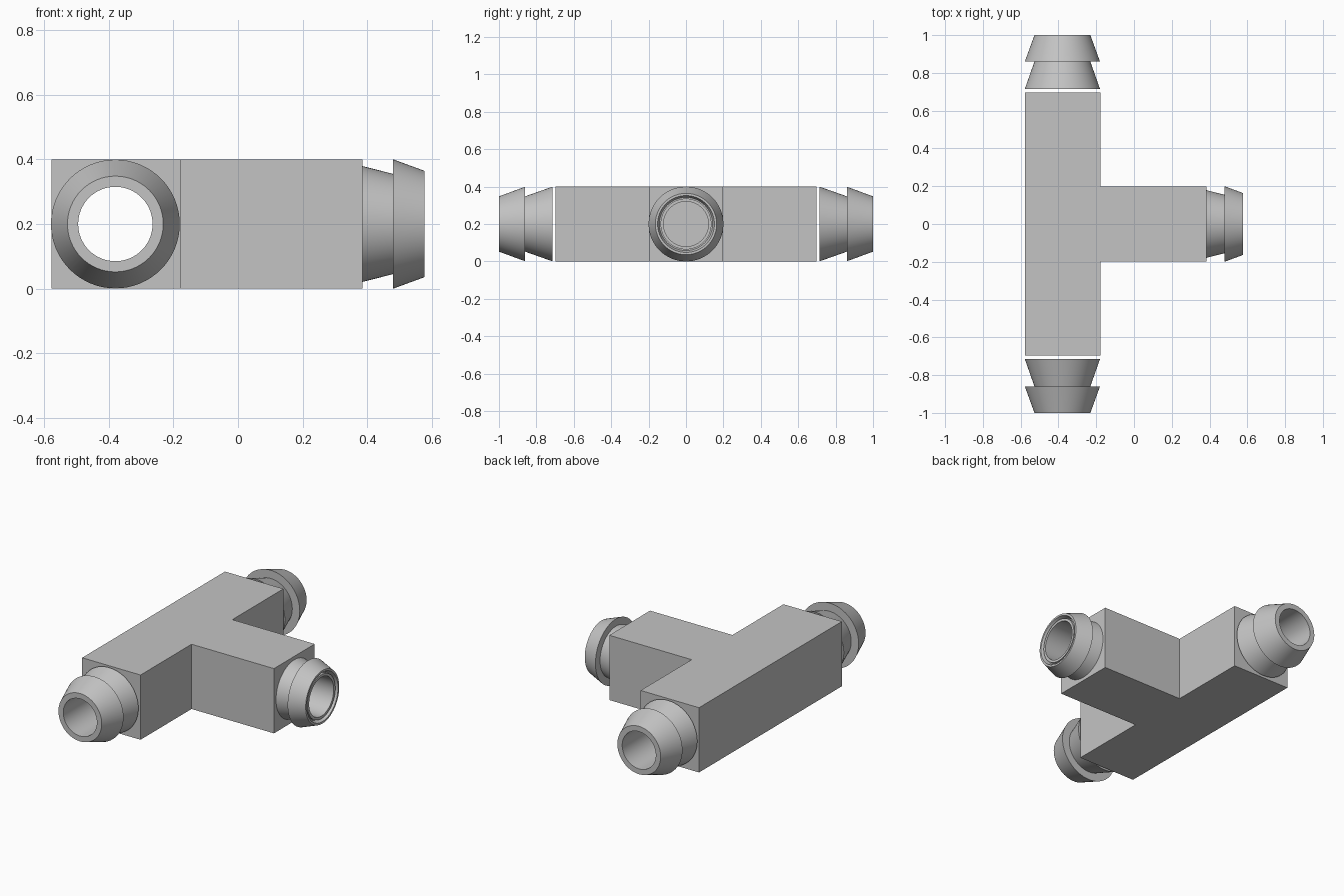
import bpy, bmesh, math
from mathutils import Matrix

if "Cube" in bpy.data.objects:
    bpy.data.objects.remove(bpy.data.objects["Cube"])

grey = bpy.data.materials.new("plain grey")
grey.use_nodes = True
colour = (0.55, 0.55, 0.55, 1)
grey.diffuse_color = colour
grey.node_tree.nodes["Principled BSDF"].inputs["Base Color"].default_value = colour

AXIS_X, AXIS_Z = -0.379, 0.2   # centre line of the straight run
SEGMENTS = 64


def add_object(name, bm):
    bmesh.ops.recalc_face_normals(bm, faces=bm.faces)
    mesh = bpy.data.meshes.new(name)
    bm.to_mesh(mesh)
    bm.free()
    mesh.materials.append(grey)
    obj = bpy.data.objects.new(name, mesh)
    bpy.context.collection.objects.link(obj)
    return obj


def select_only(obj):
    bpy.ops.object.select_all(action='DESELECT')
    obj.select_set(True)
    bpy.context.view_layer.objects.active = obj


def lathe(name, profile, matrix, closed=True):
    """Spin (radius, distance) points around z, then place the result."""
    bm = bmesh.new()
    rings = []
    for r, d in profile:
        angles = [2 * math.pi * i / SEGMENTS for i in range(SEGMENTS)]
        rings.append([bm.verts.new((r * math.cos(a), r * math.sin(a), d)) for a in angles])
    pairs = list(zip(rings, rings[1:]))
    if closed:
        pairs.append((rings[-1], rings[0]))
    else:
        bm.faces.new(rings[0])
        bm.faces.new(rings[-1])
    for a, b in pairs:
        for i in range(SEGMENTS):
            j = (i + 1) % SEGMENTS
            bm.faces.new((a[i], a[j], b[j], b[i]))
    bm.transform(matrix)
    obj = add_object(name, bm)
    select_only(obj)
    bpy.ops.object.shade_smooth_by_angle(angle=math.radians(20))
    return obj


# T-shaped body, extruded from its outline
bm = bmesh.new()
outline = [(-0.577, -0.697), (-0.178, -0.697), (-0.178, -0.199), (0.385, -0.199),
           (0.385, 0.199), (-0.178, 0.199), (-0.178, 0.697), (-0.577, 0.697)]
base = bm.faces.new([bm.verts.new((x, y, 0)) for x, y in outline])
top = bmesh.ops.extrude_face_region(bm, geom=[base])
bmesh.ops.translate(bm, vec=(0, 0, 0.4),
                    verts=[g for g in top["geom"] if isinstance(g, bmesh.types.BMVert)])
body = add_object("tee_body", bm)

# Bore through the straight run
along_y = Matrix.Translation((AXIS_X, 0, AXIS_Z)) @ Matrix.Rotation(-math.pi / 2, 4, 'X')
cutter = lathe("bore_cutter", [(0.115, -0.9), (0.115, 0.9)], along_y, closed=False)
cutter.hide_render = True
cut = body.modifiers.new("bore", 'BOOLEAN')
cut.operation = 'DIFFERENCE'
cut.solver = 'EXACT'
cut.object = cutter
select_only(body)
bpy.ops.object.modifier_apply(modifier=cut.name)
bpy.ops.object.shade_smooth_by_angle(angle=math.radians(20))
bpy.data.objects.remove(cutter)

# Two-step barbs on the run, set just off the body
run_barb = [(0.115, 0.715), (0.199, 0.715), (0.148, 0.86),
            (0.199, 0.86), (0.148, 1.0), (0.115, 1.0)]
flip = Matrix.Rotation(math.pi, 4, 'Z')
lathe("back_barb", run_barb, along_y)
lathe("front_barb", run_barb, flip @ Matrix.Translation((-2 * AXIS_X, 0, 0)) @ along_y)

# Branch barb with a grooved lip around its bore
along_x = Matrix.Translation((0, 0, AXIS_Z)) @ Matrix.Rotation(math.pi / 2, 4, 'Y')
lathe("branch_barb", [(0.12, 0.38), (0.18, 0.38), (0.155, 0.479), (0.2, 0.479),
                      (0.164, 0.577), (0.152, 0.577), (0.142, 0.55), (0.136, 0.55),
                      (0.136, 0.57), (0.12, 0.57)], along_x)
